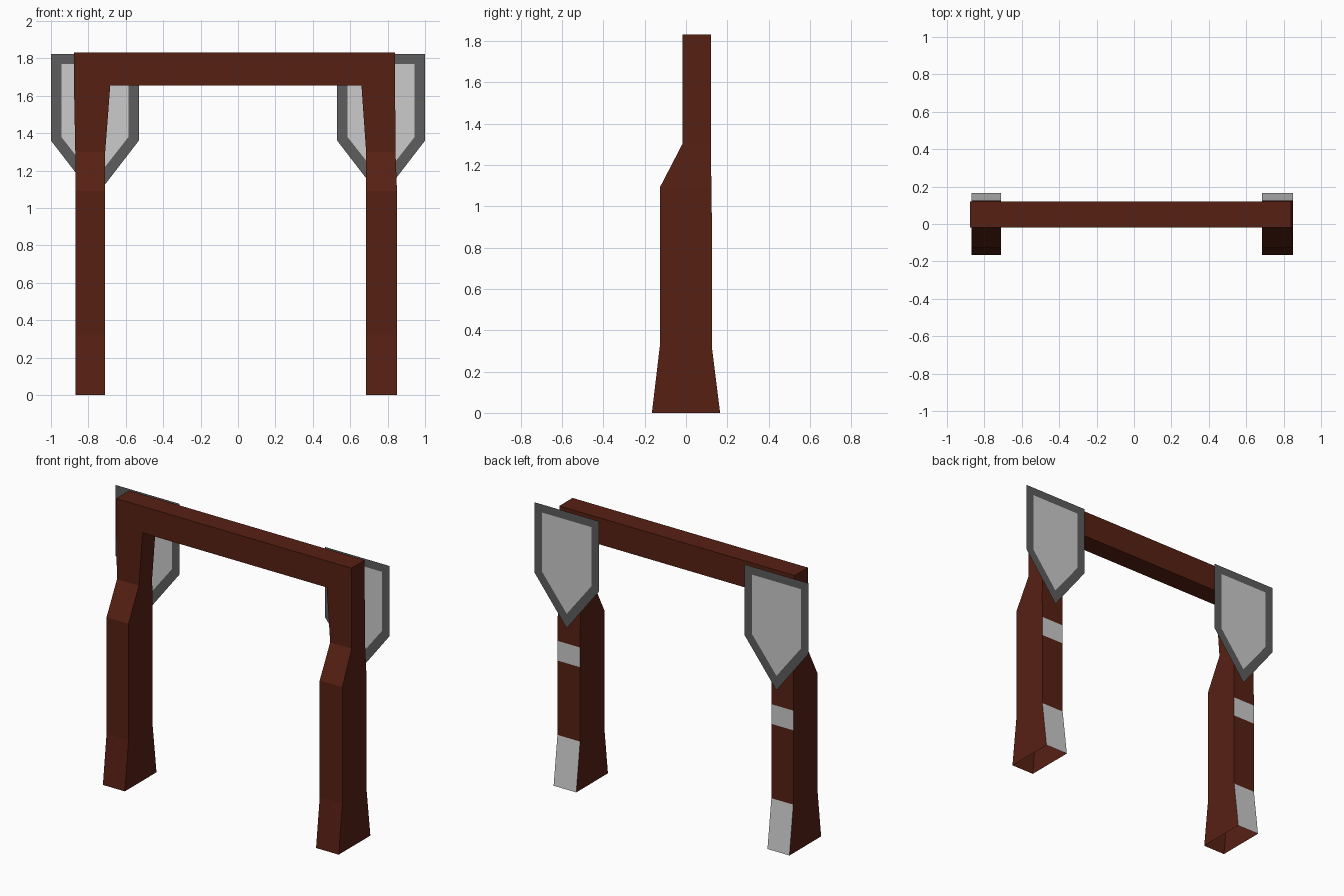
import bpy
import bmesh

if "Cube" in bpy.data.objects:
    bpy.data.objects.remove(bpy.data.objects["Cube"])


def material(name, rgb):
    m = bpy.data.materials.new(name)
    m.diffuse_color = (*rgb, 1)
    m.use_nodes = True
    m.node_tree.nodes["Principled BSDF"].inputs["Base Color"].default_value = m.diffuse_color
    return m


WOOD = material("dark_red_wood", (0.095, 0.0145, 0.0067))
TRIM = material("dark_trim", (0.11, 0.11, 0.11))
GREY = material("plain_grey", (0.8, 0.8, 0.8))


def finish(bm, name, mats):
    me = bpy.data.meshes.new(name)
    bm.to_mesh(me)
    bm.free()
    for m in mats:
        me.materials.append(m)
    ob = bpy.data.objects.new(name, me)
    bpy.context.collection.objects.link(ob)
    return ob


# Side outline of a leg: height, front y, back y
PROFILE = [(0, -0.165, 0.165), (0.32, -0.127, 0.125), (0.81, -0.127, 0.125),
           (0.94, -0.127, 0.125), (1.09, -0.127, 0.123), (1.30, -0.018, 0.12),
           (1.655, -0.018, 0.12), (1.83, -0.018, 0.12)]


def leg(name, low, mid, top, inner_side):
    """Loft rectangles up the profile; open below and where the beam joins."""
    bm = bmesh.new()
    rings = []
    for z, front, back in PROFILE:
        x0, x1 = low if z < 1.2 else mid if z < 1.5 else top
        rings.append([bm.verts.new(c) for c in
                      ((x0, front, z), (x1, front, z), (x1, back, z), (x0, back, z))])
    last = len(rings) - 2
    for k, (a, b) in enumerate(zip(rings, rings[1:])):
        for s in range(4):
            if k == last and s == inner_side:
                continue
            t = (s + 1) % 4
            f = bm.faces.new((a[s], a[t], b[t], b[s]))
            # grey foot plate and band on the back
            f.material_index = 1 if s == 2 and k in (0, 2) else 0
    bm.faces.new(rings[-1])
    finish(bm, name, [WOOD, GREY])


leg("left_leg", (-0.87, -0.71), (-0.87, -0.71), (-0.877, -0.683), 1)
leg("right_leg", (0.685, 0.85), (0.685, 0.842), (0.66, 0.84), 3)

# Crossbeam between the leg tops, open ended
bm = bmesh.new()
ends = [[bm.verts.new((x, y, z)) for y, z in
         ((-0.018, 1.655), (0.12, 1.655), (0.12, 1.83), (-0.018, 1.83))]
        for x in (-0.683, 0.66)]
for s in range(4):
    t = (s + 1) % 4
    bm.faces.new((ends[0][s], ends[0][t], ends[1][t], ends[1][s]))
bmesh.ops.reverse_faces(bm, faces=bm.faces[:])
finish(bm, "crossbeam", [WOOD])


# Flat five-sided plates behind the leg tops: dark border and grey panel
def plate(name, cx):
    def outline(half, top, shoulder, tip):
        return [bm.verts.new((cx + x, 0.15, z)) for x, z in
                ((-half, top), (half, top), (half, shoulder), (0, tip), (-half, shoulder))]
    bm = bmesh.new()
    outer = outline(0.235, 1.823, 1.36, 1.055)
    inner = outline(0.18, 1.77, 1.38, 1.15)
    for s in range(5):
        t = (s + 1) % 5
        bm.faces.new((outer[s], outer[t], inner[t], inner[s]))
    bm.faces.new(inner).material_index = 1
    bm.normal_update()
    bmesh.ops.reverse_faces(bm, faces=[f for f in bm.faces if f.normal.y < 0])
    finish(bm, name, [TRIM, GREY])


plate("left_plate", -0.765)
plate("right_plate", 0.765)
